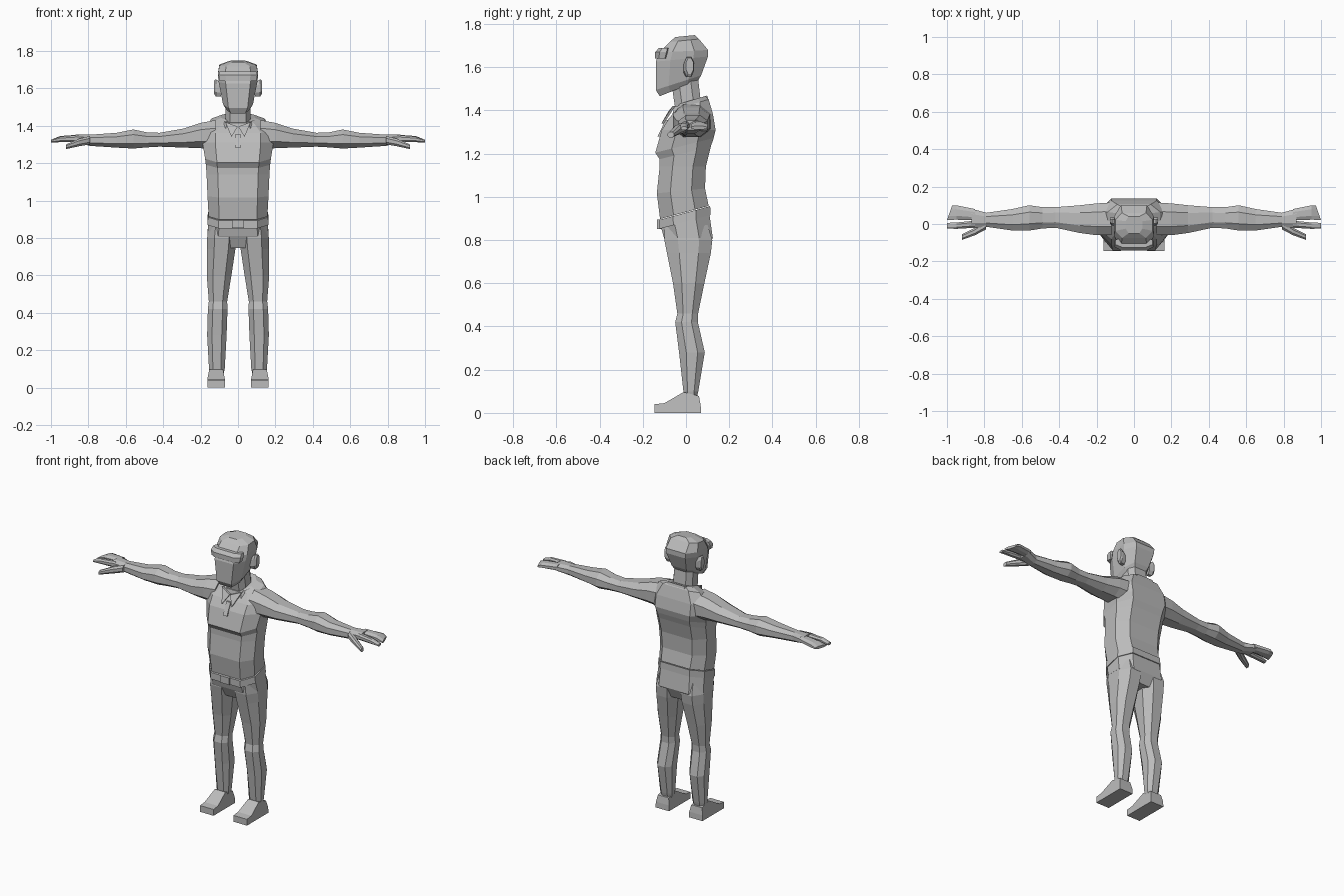
import bpy, bmesh

grey = bpy.data.materials.new("plain_grey")
grey.diffuse_color = (0.5, 0.5, 0.5, 1)


def loft(name, rings, mirror=False):
    """Skin equal-length point rings, cap both ends, optionally mirror across x."""
    bm = bmesh.new()
    loops = [[bm.verts.new(p) for p in r] for r in rings]
    n = len(loops[0])
    for a, b in zip(loops, loops[1:]):
        for i in range(n):
            j = (i + 1) % n
            bm.faces.new((a[i], a[j], b[j], b[i]))
    bm.faces.new(loops[0][::-1])
    bm.faces.new(loops[-1])
    bmesh.ops.recalc_face_normals(bm, faces=bm.faces)
    me = bpy.data.meshes.new(name)
    bm.to_mesh(me)
    bm.free()
    me.materials.append(grey)
    ob = bpy.data.objects.new(name, me)
    bpy.context.collection.objects.link(ob)
    if mirror:
        ob.modifiers.new("mirror", 'MIRROR')
    return ob


def octagon(a0, a1, b0, b1, ca, cb):
    """Chamfered rectangle in 2D; ca and cb are chamfer fractions."""
    da, db = (a1 - a0) * ca, (b1 - b0) * cb
    return [(a0 + da, b0), (a1 - da, b0), (a1, b0 + db), (a1, b1 - db),
            (a1 - da, b1), (a0 + da, b1), (a0, b1 - db), (a0, b0 + db)]


def level(z, x0, x1, y0, y1, tilt=0.0, cx=0.18, cy=0.28):
    """Horizontal ring, rising towards the back by tilt."""
    return [(x, y, z + tilt * y) for x, y in octagon(x0, x1, y0, y1, cx, cy)]


def centred(z, w, y0, y1, tilt=0.0, cx=0.18, cy=0.28):
    return level(z, -w, w, y0, y1, tilt, cx, cy)


def upright(x, y0, y1, z0, z1, skew=0.0, c=0.27):
    """Ring across the arm direction."""
    return [(x + skew * y, y, z) for y, z in octagon(y0, y1, z0, z1, c, c)]


# Shirt body with a ledge under the chest
loft("shirt", [centred(*r) for r in (
    (0.93, 0.157, -0.12, 0.105, 0.27),
    (1.03, 0.163, -0.135, 0.088, 0.1),
    (1.14, 0.168, -0.122, 0.092, 0),
    (1.205, 0.172, -0.122, 0.115, 0.25),
    (1.24, 0.176, -0.142, 0.128, 0.25),
    (1.31, 0.19, -0.112, 0.137, 0),
    (1.37, 0.19, -0.08, 0.125, 0.1),
    (1.42, 0.14, -0.04, 0.105, 0.3),
    (1.44, 0.09, -0.03, 0.09, 0.3))])

# Collar band, collar points and button placket
loft("collar", [centred(1.395, 0.108, -0.065, 0.108, 0.35),
                centred(1.435, 0.088, -0.055, 0.098, 0.35)])
wing = [(0.002, -0.07, 1.395), (0.068, -0.05, 1.42), (0.035, -0.102, 1.34)]
loft("collar_point", [wing, [(x, y - 0.012, z) for x, y, z in wing]], True)
loft("placket", [[(x, y + d, z) for x, y, z in (
    (-0.014, -0.127, 1.28), (0.014, -0.127, 1.28), (0.014, -0.09, 1.355), (-0.014, -0.09, 1.355))]
    for d in (0.012, -0.005)])

# Arm and palm
loft("arm", [upright(*r) for r in (
    (0.12, -0.06, 0.115, 1.27, 1.43),
    (0.20, -0.06, 0.11, 1.28, 1.415),
    (0.29, -0.048, 0.10, 1.283, 1.385),
    (0.42, -0.02, 0.09, 1.288, 1.362),
    (0.49, -0.024, 0.09, 1.284, 1.365),
    (0.56, -0.035, 0.10, 1.278, 1.38),
    (0.65, -0.035, 0.08, 1.283, 1.362),
    (0.79, -0.015, 0.06, 1.292, 1.352),
    (0.87, -0.022, 0.082, 1.31, 1.353))], True)

# Fingers and thumb
loft("joined_fingers", [upright(*r) for r in (
    (0.85, 0.02, 0.08, 1.314, 1.352),
    (0.95, 0.023, 0.10, 1.312, 1.345),
    (1.007, 0.022, 0.098, 1.312, 1.328, -0.35))], True)
loft("index_finger", [upright(*r) for r in (
    (0.85, -0.02, 0.018, 1.312, 1.35),
    (0.95, -0.026, 0.008, 1.312, 1.342),
    (1.0, -0.024, 0.006, 1.31, 1.325))], True)
loft("thumb", [upright(*r) for r in (
    (0.79, -0.028, 0.02, 1.30, 1.345),
    (0.85, -0.06, -0.02, 1.29, 1.33),
    (0.92, -0.085, -0.055, 1.275, 1.30))], True)

# Belt, buckle and hips
loft("belt", [centred(0.885, 0.163, -0.126, 0.114, 0.27),
              centred(0.927, 0.161, -0.126, 0.112, 0.27)])
loft("buckle", [[(x, y, z) for x, z in ((-0.032, 0.852), (0.032, 0.852), (0.032, 0.896), (-0.032, 0.896))]
                for y in (-0.11, -0.135)])
loft("hips", [centred(0.90, 0.158, -0.118, 0.107, 0.27),
              centred(0.81, 0.164, -0.102, 0.124),
              centred(0.745, 0.06, -0.07, 0.095)])

# Trouser leg with knee and calf
loft("leg", [level(*r, 0, 0.25, 0.28) for r in (
    (0.87, 0.01, 0.155, -0.10, 0.10),
    (0.80, 0.008, 0.165, -0.10, 0.122),
    (0.74, 0.014, 0.165, -0.088, 0.115),
    (0.60, 0.035, 0.167, -0.06, 0.085),
    (0.46, 0.058, 0.156, -0.04, 0.056),
    (0.42, 0.056, 0.161, -0.05, 0.055),
    (0.28, 0.061, 0.165, -0.032, 0.087),
    (0.10, 0.071, 0.155, -0.012, 0.057),
    (0.07, 0.077, 0.15, -0.005, 0.05))], True)

# Shoe: side profile, narrower at the ankle
side = ((-0.145, 0), (0.07, 0), (0.068, 0.035), (0.06, 0.078), (-0.012, 0.096), (-0.10, 0.045), (-0.145, 0.04))
loft("shoe", [[(0.117 + s * (0.047 if z < 0.06 else 0.037), y, z) for y, z in side]
              for s in (-1, 1)], True)

# Neck and head
loft("neck", [centred(1.38, 0.07, -0.045, 0.075, 0.1),
              centred(1.55, 0.064, -0.07, 0.055, 0.1)])
loft("head", [centred(*r) for r in (
    (1.515, 0.062, -0.122, 0.055, 0.4),
    (1.54, 0.08, -0.14, 0.07, 0.32),
    (1.64, 0.103, -0.14, 0.102, 0.1),
    (1.675, 0.108, -0.125, 0.102, 0.05),
    (1.725, 0.10, -0.075, 0.06, 0.1),
    (1.745, 0.045, -0.05, 0.04, 0.1))])

# Cap visor and ears
loft("visor", [centred(1.64, 0.098, -0.143, -0.08),
               centred(1.67, 0.104, -0.143, -0.07),
               centred(1.69, 0.098, -0.125, -0.07)])
loft("ear", [upright(0.09, -0.012, 0.032, 1.555, 1.63),
             upright(0.118, -0.008, 0.036, 1.555, 1.648),
             upright(0.128, 0.0, 0.034, 1.57, 1.642)], True)
